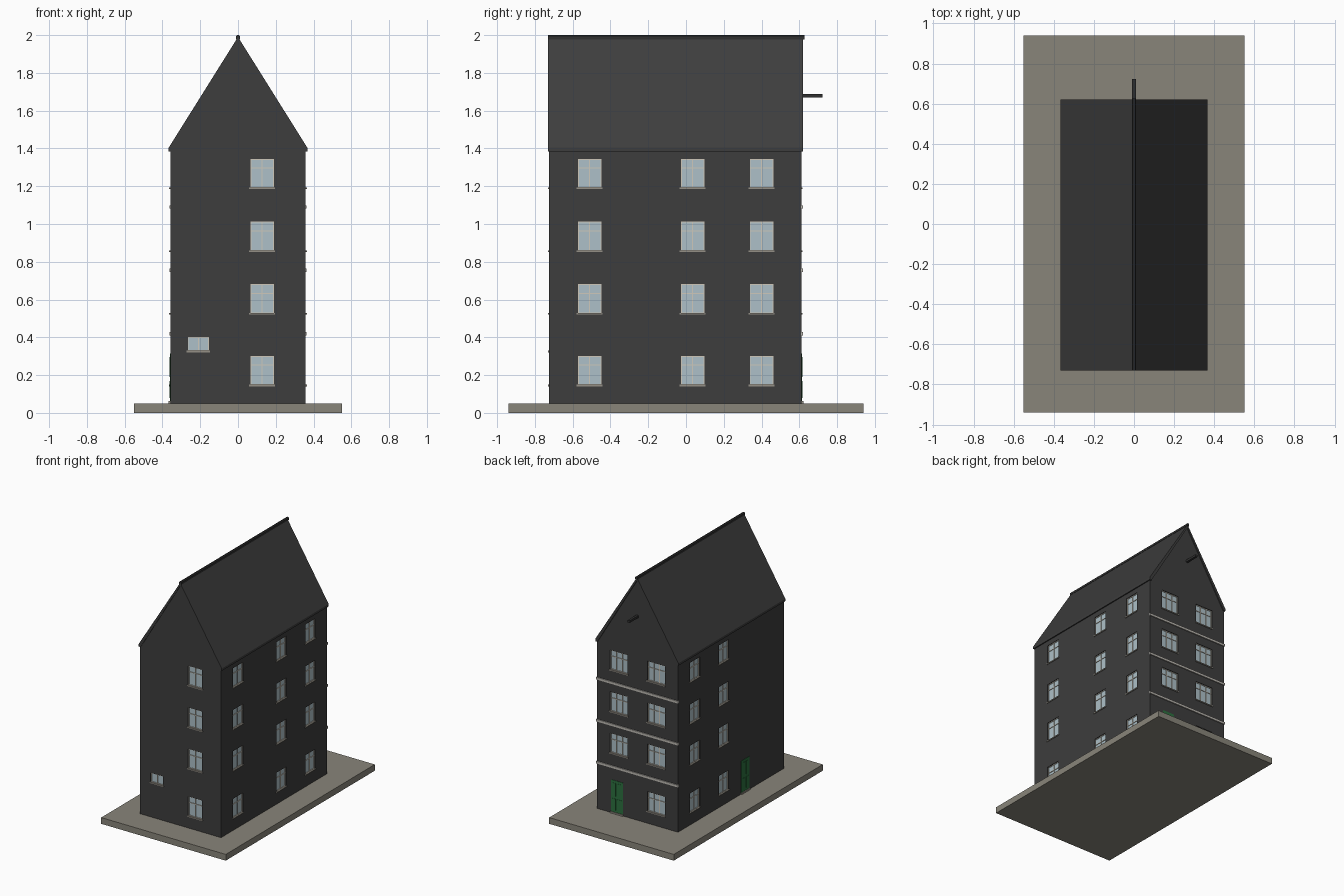
import bpy, bmesh
from mathutils import Vector

if "Cube" in bpy.data.objects:
    bpy.data.objects.remove(bpy.data.objects["Cube"])

def material(name, rgb):
    m = bpy.data.materials.new(name)
    m.diffuse_color = (*rgb, 1)
    m.use_nodes = True
    m.node_tree.nodes["Principled BSDF"].inputs["Base Color"].default_value = m.diffuse_color
    return m

WALL = material("charcoal wall", (0.047, 0.047, 0.047))
ROOF = material("dark roof", (0.047, 0.047, 0.047))
STONE = material("paving stone", (0.25, 0.235, 0.195))
GLASS = material("pale blue glass", (0.42, 0.53, 0.58))
FRAME = material("cream frame", (0.62, 0.58, 0.50))
SILL = material("grey sill", (0.30, 0.28, 0.24))
BAND = material("light band", (0.50, 0.48, 0.44))
DOOR = material("green door", (0.025, 0.16, 0.05))
METAL = material("dark metal", (0.03, 0.03, 0.03))

W, Y0, Y1 = 0.358, -0.725, 0.612
# each side: point on the wall, direction along it, outward normal
SIDES = {
    "front": (Vector((0, Y0, 0)), Vector((1, 0, 0)), Vector((0, -1, 0))),
    "back": (Vector((0, Y1, 0)), Vector((1, 0, 0)), Vector((0, 1, 0))),
    "right": (Vector((W, 0, 0)), Vector((0, 1, 0)), Vector((1, 0, 0))),
    "left": (Vector((-W, 0, 0)), Vector((0, 1, 0)), Vector((-1, 0, 0))),
}
parts = {}

def add_box(part, lo, hi):
    bm = parts.setdefault(part, bmesh.new())
    lo, hi = Vector(lo), Vector(hi)
    verts = bmesh.ops.create_cube(bm, size=1)["verts"]
    for v in verts:
        v.co = Vector([(a + b) / 2 + c * abs(b - a) for a, b, c in zip(lo, hi, v.co)])

def wall_box(part, side, u0, u1, z0, z1, d0, d1):
    o, u, n = SIDES[side]
    up = Vector((0, 0, 1))
    add_box(part, o + u * u0 + n * d0 + up * z0, o + u * u1 + n * d1 + up * z1)

def finish(name, bm, mat):
    bmesh.ops.recalc_face_normals(bm, faces=bm.faces)
    me = bpy.data.meshes.new(name)
    bm.to_mesh(me)
    bm.free()
    me.materials.append(mat)
    ob = bpy.data.objects.new(name, me)
    bpy.context.collection.objects.link(ob)
    return ob

def prism(name, profile, y0, y1, mat):
    bm = bmesh.new()
    f = bm.faces.new([bm.verts.new((x, y0, z)) for x, z in profile])
    ext = bmesh.ops.extrude_face_region(bm, geom=[f])["geom"]
    for v in ext:
        if isinstance(v, bmesh.types.BMVert):
            v.co.y = y1
    return finish(name, bm, mat)

R = 0.012  # depth of the window recess
def window(side, u, z0, w=0.125, h=0.155, bars=1, transom=True):
    a, b, z1, t = u - w / 2, u + w / 2, z0 + h, 0.005
    wall_box("cutter", side, a, b, z0, z1, -R, 0.05)
    wall_box("window_glass", side, a, b, z0, z1, -R - 0.002, -R + 0.002)
    for x in (a, b - t):
        wall_box("window_frames", side, x, x + t, z0, z1, -R, -R + 0.006)
    for z in (z0, z1 - t):
        wall_box("window_frames", side, a, b, z, z + t, -R, -R + 0.006)
    for i in range(bars):
        c = a + w * (i + 1) / (bars + 1)
        wall_box("window_frames", side, c - t / 2, c + t / 2, z0, z1, -R, -R + 0.007)
    if transom:
        c = z0 + h * 0.68
        wall_box("window_frames", side, a, b, c - t / 2, c + t / 2, -R, -R + 0.007)
    wall_box("window_sills", side, a - 0.006, b + 0.006, z0 - 0.006, z0 + 0.002, -R, 0.006)

def door(side, u, w=0.108, z1=0.315):
    wall_box("doors", side, u - w / 2, u + w / 2, 0.062, z1, -0.01, 0.003)
    wall_box("door_steps", side, u - w / 2 - 0.004, u + w / 2 + 0.004, 0.05, 0.062, -0.01, 0.009)
    for s in (-1, 1):  # raised panels
        for za, zb in ((0.08, 0.17), (0.19, 0.295)):
            c = u + s * w * 0.23
            wall_box("doors", side, c - w * 0.15, c + w * 0.15, za, zb, 0, 0.005)

# windows on four floors
for i, z in enumerate((0.147, 0.527, 0.857, 1.19)):
    window("front", 0.128, z)
    for y in (-0.51, 0.035, 0.40):
        window("right", y, z)
        if y > -0.5:
            window("left", y, z)
    window("back", -0.165, z, w=0.155, bars=2)
    if i:
        window("back", 0.165, z, w=0.155, bars=2)
window("front", -0.21, 0.327, w=0.112, h=0.075, transom=False)

# doors and back bands
door("back", 0.18)
door("left", -0.235, w=0.105)
for z in (0.42, 0.755, 1.09):
    wall_box("back_bands", "back", -W - 0.004, W + 0.004, z - 0.009, z + 0.009, -0.004, 0.008)

# paving slab and hoist beam
add_box("paving_slab", (-0.55, -0.94, 0), (0.55, 0.94, 0.05))
add_box("hoist_beam", (-0.009, Y1 - 0.02, 1.67), (0.009, 0.722, 1.688))

# walls with window recesses
walls = prism("walls", [(-W, 0.05), (W, 0.05), (W, 1.395), (0, 1.975), (-W, 1.395)], Y0, Y1, WALL)
cutter = finish("window_cutter", parts.pop("cutter"), WALL)
cutter.hide_render = True
cutter.hide_viewport = True
mod = walls.modifiers.new("recesses", "BOOLEAN")
mod.operation, mod.solver, mod.object = "DIFFERENCE", "EXACT", cutter

# roof slab and ridge
prism("roof", [(-0.367, 1.385), (-0.367, 1.404), (0, 1.99), (0.367, 1.404),
               (0.367, 1.385), (0.35, 1.385), (0, 1.965), (-0.35, 1.385)], -0.73, 0.62, ROOF)
prism("ridge", [(-0.01, 1.978), (-0.01, 1.994), (-0.004, 2.0), (0.004, 2.0),
                (0.01, 1.994), (0.01, 1.978)], -0.73, 0.627, METAL)

mats = {"window_glass": GLASS, "window_frames": FRAME, "window_sills": SILL, "doors": DOOR,
        "door_steps": SILL, "back_bands": BAND, "paving_slab": STONE, "hoist_beam": METAL}
for name, bm in parts.items():
    finish(name, bm, mats[name])
